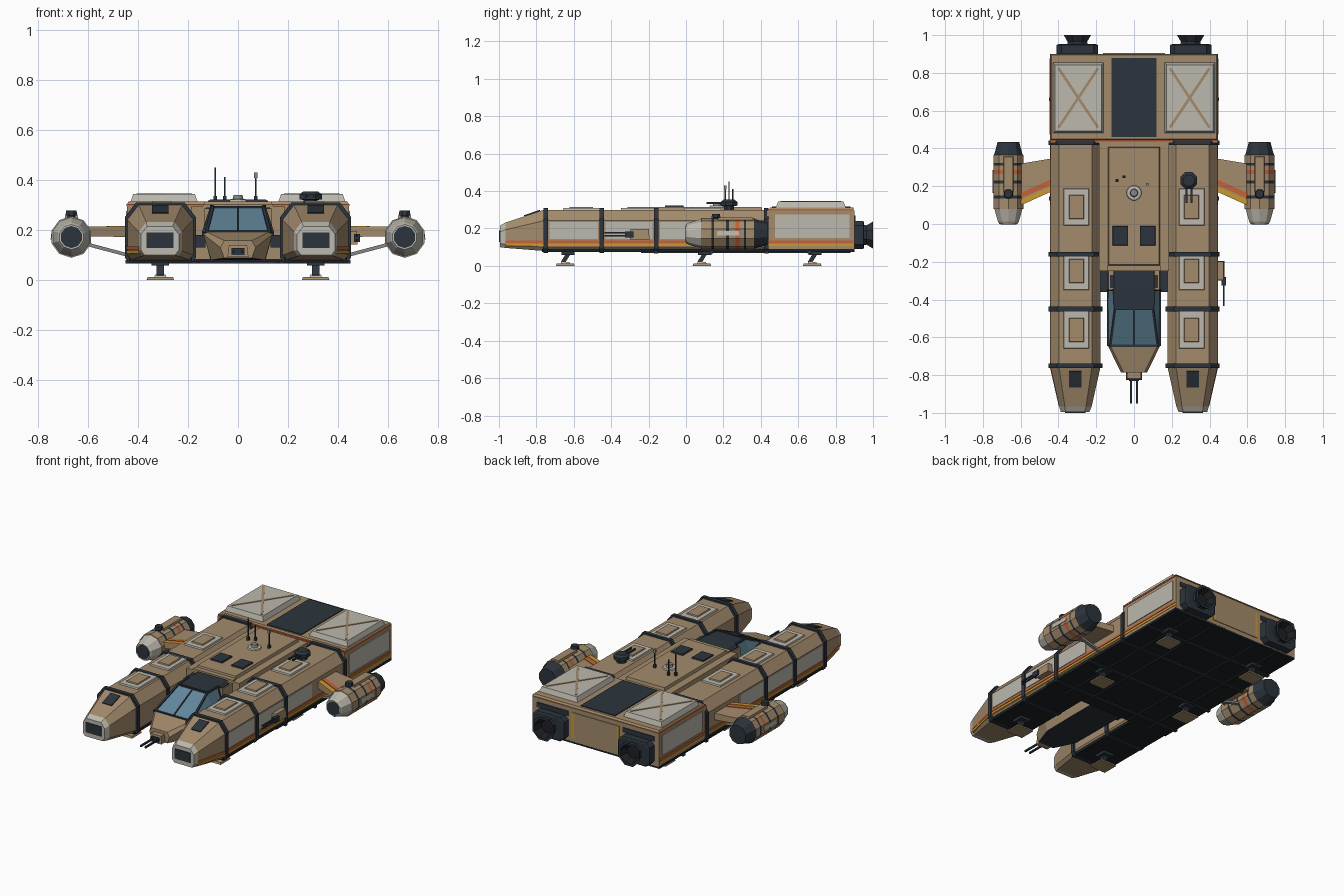
import bpy, bmesh, math
from mathutils import Vector

cube = bpy.data.objects.get("Cube")
if cube:
    bpy.data.objects.remove(cube, do_unlink=True)

PALETTE = {
    "tan": (.37, .26, .15), "light": (.5, .48, .42), "dark": (.025, .034, .045),
    "black": (.012, .014, .017), "glass": (.12, .24, .33), "orange": (.58, .12, .04),
    "yellow": (.6, .32, .03), "metal": (.25, .25, .24),
}
MATS = {}
for key, rgb in PALETTE.items():
    m = bpy.data.materials.new(key + " paint")
    m.use_nodes = True
    m.diffuse_color = (*rgb, 1)
    m.node_tree.nodes["Principled BSDF"].inputs["Base Color"].default_value = (*rgb, 1)
    MATS[key] = m


def finish(name, bm, mats, mirror=False):
    bmesh.ops.recalc_face_normals(bm, faces=bm.faces)
    me = bpy.data.meshes.new(name)
    bm.to_mesh(me)
    bm.free()
    for k in mats:
        me.materials.append(MATS[k])
    ob = bpy.data.objects.new(name, me)
    bpy.context.collection.objects.link(ob)
    if mirror:
        ob.modifiers.new("Mirror", "MIRROR").use_mirror_merge = False
    return ob


def loft(name, rings, mats, mirror=False):
    """Skin closed rings; mats is one colour, or one per segment."""
    if isinstance(mats, str):
        mats = [mats] * (len(rings) - 1)
    names = list(dict.fromkeys(mats))
    bm = bmesh.new()
    loops = [[bm.verts.new(p) for p in r] for r in rings]
    n = len(rings[0])
    for a, b, k in zip(loops, loops[1:], mats):
        for i in range(n):
            j = (i + 1) % n
            bm.faces.new((a[i], a[j], b[j], b[i])).material_index = names.index(k)
    bm.faces.new(loops[0]).material_index = names.index(mats[0])
    bm.faces.new(loops[-1]).material_index = names.index(mats[-1])
    return finish(name, bm, names, mirror)


def box(name, x, y, z, mat, mirror=False, inset=0):
    """Box from (min, max) ranges; inset narrows the top."""
    def ring(h, s):
        return [(x[0] + s, y[0] + s, h), (x[1] - s, y[0] + s, h),
                (x[1] - s, y[1] - s, h), (x[0] + s, y[1] - s, h)]
    return loft(name, [ring(z[0], 0), ring(z[1], inset)], mat, mirror)


def bar(name, p, q, w, h, mat, mirror=False):
    """Rectangular bar from p to q."""
    p, q = Vector(p), Vector(q)
    rot = (q - p).to_track_quat('Y', 'Z')
    c = [(-w, -h), (w, -h), (w, h), (-w, h)]
    return loft(name, [[e + rot @ Vector((a / 2, 0, b / 2)) for a, b in c] for e in (p, q)], mat, mirror)


def lathe(name, cx, cy, cz, prof, mats, axis='Y', n=10, mirror=False):
    """Revolve (position, radius) pairs around an axis."""
    rings = []
    for t, r in prof:
        ring = []
        for i in range(n):
            a = math.tau * (i + .5) / n
            u, v = r * math.cos(a), r * math.sin(a)
            ring.append((cx + u, cy + t, cz + v) if axis == 'Y' else (cx + u, cy + v, cz + t))
        rings.append(ring)
    return loft(name, rings, mats, mirror)


def pod_ring(y, x0, x1, z0, z1, c=.045, g=0):
    x0, x1, z0, z1 = x0 - g, x1 + g, z0 - g, z1 + g
    return [(x0 + .015, y, z0), (x1 - .015, y, z0), (x1, y, z0 + .02), (x1, y, z1 - c * 1.3),
            (x1 - c, y, z1), (x0 + c, y, z1), (x0, y, z1 - c * 1.3), (x0, y, z0 + .02)]


# Side pods with tapered noses
POD = (.178, .442, .08, .3)
loft("side_pod", [pod_ring(-.76, *POD), pod_ring(.44, *POD)], "tan", True)
loft("pod_nose", [pod_ring(-.995, .236, .388, .1, .215, .025), pod_ring(-.965, .224, .396, .096, .232, .03),
                  pod_ring(-.76, *POD)], ["light", "tan"], True)
box("nose_intake", (.258, .366), (-1, -.98), (.128, .19), "dark", True)
bar("nose_hatch", (.31, -.865, .266), (.31, -.78, .296), .066, .009, "dark", True)
for y in (-.75, -.45, -.16, .43):
    loft("pod_strap", [pod_ring(y - .012, *POD, g=.01), pod_ring(y + .012, *POD, g=.01)], "dark", True)
for y in (-.56, -.25, .09):
    box("roof_frame", (.236, .374), (y - .1, y + .1), (.295, .309), "light", True, .004)
    box("roof_hatch", (.264, .346), (y - .065, y + .065), (.305, .316), "tan", True, .004)
for a, b in ((-.73, -.47), (-.43, -.18), (-.14, .1)):
    box("pod_side_panel", (.438, .446), (a, b), (.143, .236), "light", True)

# Painted waist stripes along pods, noses and stern
for name, z, k in (("orange_stripe", .129, "orange"), ("yellow_stripe", .112, "yellow")):
    box(name, (.438, .4455), (-.76, .895), (z - .006, z + .006), k, True)
    bar(name + "_nose", (.394, -.965, z), (.441, -.76, z), .008, .012, k, True)

# Central hull, belly and stern block
box("central_hull", (-.185, .185), (-.25, .45), (.085, .296), "tan")
box("deck_plate", (-.138, .138), (-.22, .41), (.29, .314), "tan", inset=.006)
box("front_lip", (-.14, .14), (-.25, -.22), (.29, .304), "tan")
box("stern_block", (-.443, .443), (.43, .9), (.085, .297), "tan")
box("stern_trim", (-.446, .446), (.435, .895), (.295, .304), "orange")
box("stern_roof", (-.443, .443), (.445, .9), (.303, .313), "tan", inset=.006)
box("stern_side_panel", (.438, .448), (.475, .875), (.15, .275), "light", True)
box("stern_dark_panel", (-.12, .12), (.46, .88), (.308, .318), "dark")
box("belly", (-.444, .444), (-.25, .9), (.074, .09), "black")
box("pod_belly", (.184, .436), (-.77, -.25), (.074, .09), "black", True)
for y in (-.16, .135, .43, .66):
    box("belly_rib", (-.45, .45), (y - .01, y + .01), (.066, .08), "dark")
for x in (.16, .31):
    box("belly_keel", (x - .006, x + .006), (-.24, .88), (.068, .078), "dark", True)

# Cargo covers with crossed straps
box("cargo_cover", (.16, .43), (.48, .855), (.31, .343), "light", True, .012)
for s in (1, -1):
    bar("cargo_strap", (.295 - .105 * s, .51, .343), (.295 + .105 * s, .825, .343), .014, .006, "tan", True)

# Engines and rear wall
loft("engine_housing", [[(.3 + a * s, y, .165 + b * s) for a, b in
     ((-.11, -.05), (-.085, -.075), (.085, -.075), (.11, -.05), (.11, .05), (.085, .075), (-.085, .075), (-.11, .05))]
     for y, s in ((.89, 1), (.948, 1), (.952, .9))], "dark", True)
lathe("engine_nozzle", .3, 0, .165, [(.94, .06), (.965, .056), (1, .078), (1, .062), (.96, .04)],
      ["dark", "dark", "dark", "black"], n=8, mirror=True)
box("rear_panel", (-.15, .15), (.895, .904), (.11, .27), "tan")
box("rear_yellow_edge", (.15, .165), (.895, .905), (.11, .27), "yellow", True)
box("rear_vent", (.19, .41), (.895, .905), (.24, .27), "dark", True)

# Cockpit: hexagonal loft, glazed by position
def cabin_ring(y, a, z0, b, z1, c, z2):
    return [(-a, y, z0), (a, y, z0), (b, y, z1), (c, y, z2), (-c, y, z2), (-b, y, z1)]

cabin = loft("cockpit", [cabin_ring(-.24, .11, .08, .138, .19, .105, .294),
                         cabin_ring(-.35, .11, .08, .138, .19, .105, .294),
                         cabin_ring(-.45, .11, .08, .138, .19, .1, .29),
                         cabin_ring(-.645, .108, .08, .138, .183, .125, .193),
                         cabin_ring(-.785, .055, .088, .07, .13, .055, .158)], "tan")
for k in ("glass", "dark"):
    cabin.data.materials.append(MATS[k])
for f in cabin.data.polygons:
    if f.center.z > .2 and f.center.y < -.35:
        f.material_index = 1
    if f.normal.z > .9 and f.center.y > -.45:
        f.material_index = 2
    if f.normal.z < -.9:
        f.material_index = 2
for a, b in (((.1, -.45, .29), (.125, -.645, .193)), ((.138, -.645, .185), (.138, -.35, .19)),
             ((.105, -.35, .294), (.1, -.45, .29)), ((.138, -.35, .19), (.105, -.35, .294)),
             ((0, -.45, .29), (.1, -.45, .29)), ((0, -.645, .193), (.13, -.645, .193))):
    bar("window_frame", a, b, .012, .012, "dark", True)
bar("window_divider", (0, -.45, .29), (0, -.645, .193), .008, .01, "dark")
box("cockpit_shoulder", (.1, .135), (-.35, -.25), (.2, .285), "tan", True)
box("shoulder_vent", (.108, .128), (-.34, -.27), (.28, .29), "dark", True)
box("cockpit_brace", (.13, .18), (-.36, -.25), (.13, .18), "dark", True)

# Chin gun
box("chin_mount", (-.042, .042), (-.825, -.77), (.092, .14), "tan", inset=.006)
box("chin_slot", (-.026, .026), (-.83, -.8), (.1, .128), "dark")
bar("chin_barrel", (.016, -.8, .114), (.016, -.95, .114), .01, .01, "dark", True)

# Wings, struts and nacelles
loft("wing", [[(x, a, z), (x, b, z), (x, b, z + t), (x, a, z + t)] for x, a, b, z, t in
              ((.43, .175, .348, .172, .042), (.61, .095, .318, .175, .035))], "tan", True)
for d, k in ((.013, "yellow"), (.05, "orange")):
    bar("wing_stripe", (.44, .172 + d, .214), (.6, .1 + d, .21), .026, .006, k, True)
bar("wing_strut", (.44, .22, .1), (.61, .22, .145), .02, .014, "metal", True)
R = .083
lathe("nacelle", .665, 0, .172,
      [(0, .05), (.012, .058), (.08, .078), (.08, R), (.135, R), (.15, R), (.215, R), (.23, R), (.265, R),
       (.285, R), (.31, R), (.322, R), (.365, R), (.37, .078), (.435, .06)],
      ["light", "light", "light", "tan", "dark", "tan", "dark", "tan", "orange", "tan", "dark", "tan", "dark", "dark"],
      mirror=True)
lathe("nacelle_intake", .665, 0, .172, [(-.002, .044), (.01, .044)], "dark", mirror=True)
box("nacelle_rail", (.637, .693), (.17, .36), (.24, .26), "tan", True, .004)
box("nacelle_side_plate", (.735, .748), (.165, .285), (.163, .187), "light", True, .003)
lathe("nacelle_knob", .665, .16, 0, [(.24, .016), (.258, .016), (.258, .026), (.278, .022)], "dark", 'Z', 8, True)

# Landing legs
for y in (-.645, .085, .675):
    box("foot", (.255, .365), (y - .05, y + .05), (0, .012), "tan", True, .004)
    box("ankle", (.285, .335), (y - .025, y + .025), (.01, .022), "light", True, .004)
    bar("leg_strut", (.31, y - .015, .015), (.31, y + .025, .08), .03, .022, "dark", True)
    box("leg_socket", (.275, .345), (y - .02, y + .05), (.058, .08), "dark", True)

# Roof turret on the left pod
lathe("turret", .29, .23, 0, [(.295, .03), (.32, .03), (.322, .048), (.342, .048), (.354, .032)], "dark", 'Z', 8)
for x in (.278, .304):
    bar("turret_barrel", (x, .22, .337), (x, .11, .337), .01, .01, "dark")

# Side gun on the left pod
box("side_gun_mount", (.44, .478), (-.3, -.195), (.142, .196), "tan", inset=.004)
box("side_gun_block", (.462, .486), (-.325, -.28), (.152, .184), "dark")
for z in (.16, .176):
    bar("side_gun_barrel", (.474, -.3, z), (.474, -.435, z), .008, .008, "dark")

# Deck fittings
box("deck_hatch", (.03, .115), (-.115, -.01), (.31, .322), "dark", True, .003)
lathe("sensor_ring", 0, .165, 0, [(.31, .042), (.322, .038), (.324, .022), (.34, .018)],
      ["light", "light", "metal"], 'Z', 12)
for x, y, h in ((-.09, .23, .45), (-.053, .25, .412), (.07, .21, .425)):
    bar("antenna", (x, y, .31), (x, y, h), .006, .006, "dark")
    box("antenna_base", (x - .007, x + .007), (y - .007, y + .007), (.31, .335), "dark")
box("antenna_head", (.063, .077), (.203, .217), (.408, .43), "metal")
